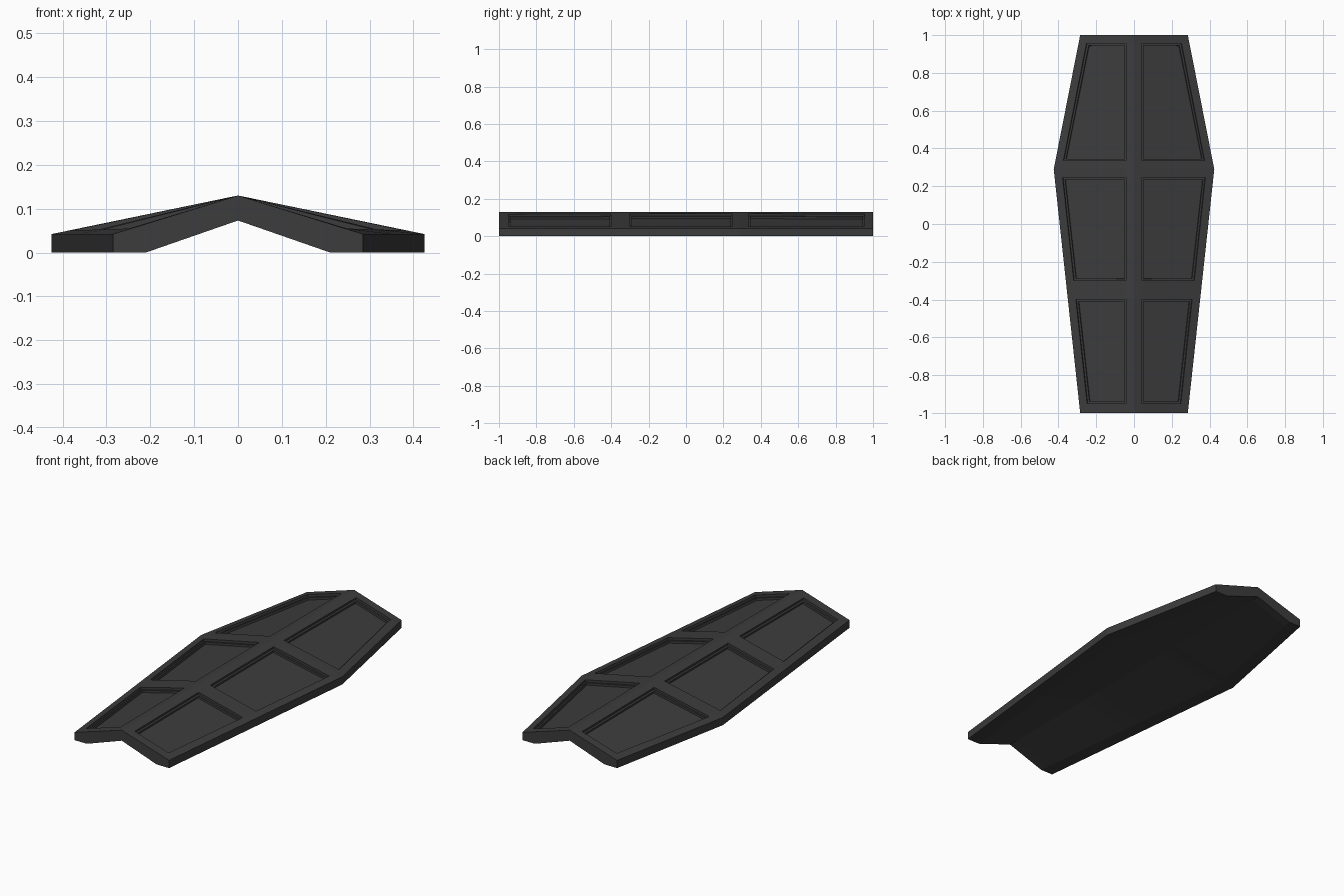
import bpy, bmesh

if "Cube" in bpy.data.objects:
    bpy.data.objects.remove(bpy.data.objects["Cube"])

Y_WIDE, W_END, W_MID = 0.29, 0.285, 0.425
RIDGE_Z, EDGE_Z, INNER_Z = 0.13, 0.042, 0.073

def half_width(y):
    span = (y + 1) / (Y_WIDE + 1) if y <= Y_WIDE else (1 - y) / (1 - Y_WIDE)
    return W_END + (W_MID - W_END) * span

def section(y):
    """Closed cross-section of the vaulted lid: ridge, right side, underside, left side."""
    w = half_width(y)
    top = [(x, RIDGE_Z - (RIDGE_Z - EDGE_Z) * x / w) for x in (0.043, w - 0.042, w)]
    low = [(w, 0), (w - 0.075, 0)]
    right = top + low
    left = [(-x, z) for x, z in reversed(right)]
    return [(0, RIDGE_Z)] + right + [(0, INNER_Z)] + left

# Lid shell, skinned through the cross-sections
rows = [-1, -0.95, -0.40, -0.30, 0.245, Y_WIDE, 0.335, 0.955, 1]
panel_rows = (1, 3, 6)
bm = bmesh.new()
rings = [[bm.verts.new((x, y, z)) for x, z in section(y)] for y in rows]
n = len(rings[0])
panels = []
for r in range(len(rows) - 1):
    a, b = rings[r], rings[r + 1]
    for i in range(n):
        j = (i + 1) % n
        f = bm.faces.new((a[i], a[j], b[j], b[i]))
        if r in panel_rows and i in (1, n - 2):
            panels.append(f)
bm.faces.new(rings[0])
bm.faces.new(rings[-1])
bmesh.ops.recalc_face_normals(bm, faces=bm.faces)

# Six stepped, recessed panels
for f in panels:
    for thickness, depth in ((0, -0.013), (0.014, 0), (0, -0.012)):
        bmesh.ops.inset_individual(bm, faces=[f], thickness=thickness, depth=depth)

mesh = bpy.data.meshes.new("coffin_lid")
bm.to_mesh(mesh)
bm.free()
lid = bpy.data.objects.new("coffin_lid", mesh)
bpy.context.collection.objects.link(lid)

# Dark grey finish
mat = bpy.data.materials.new("dark_grey")
mat.diffuse_color = (0.045, 0.045, 0.045, 1)
mat.use_nodes = True
mat.node_tree.nodes["Principled BSDF"].inputs["Base Color"].default_value = mat.diffuse_color
mesh.materials.append(mat)
